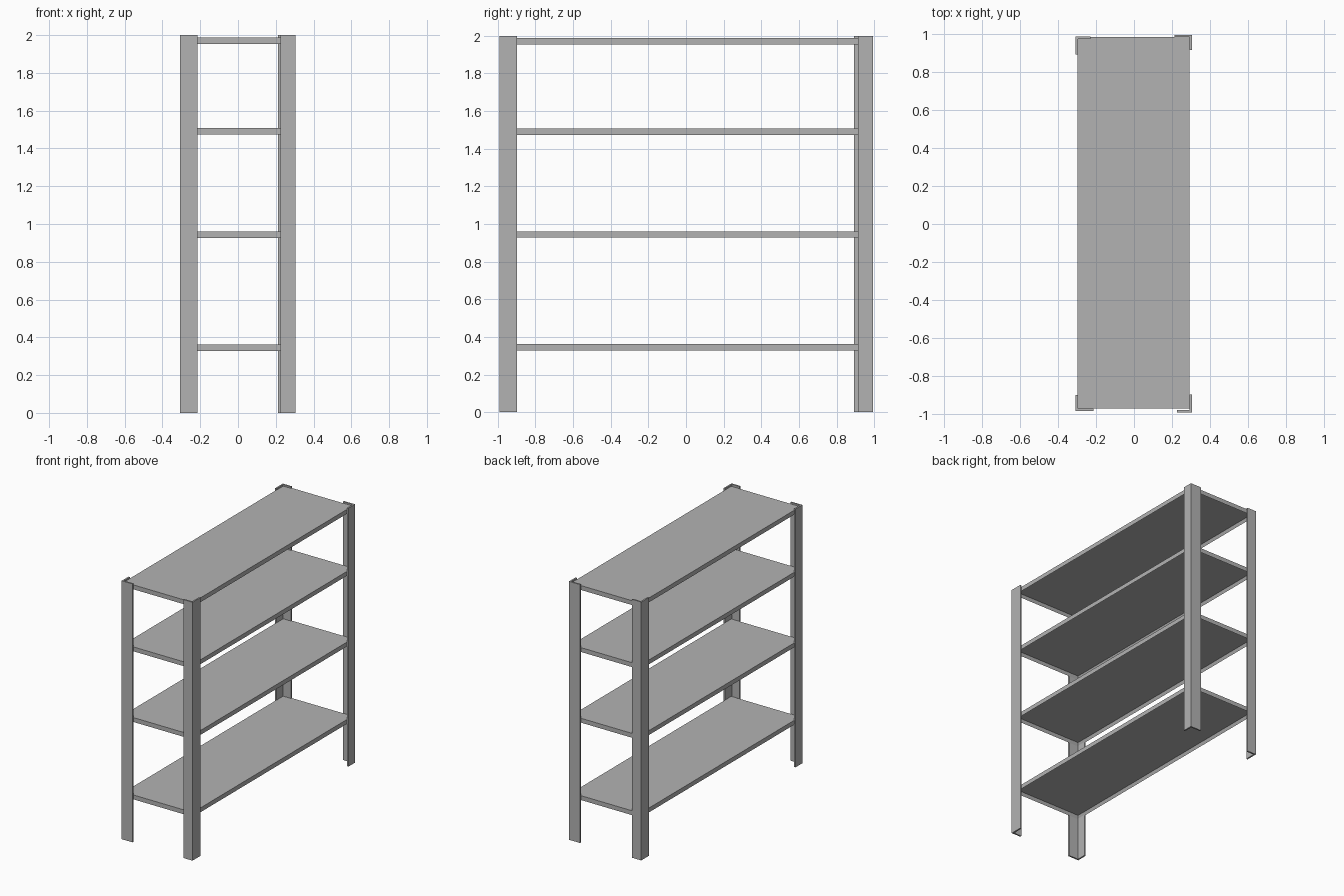
import bpy, bmesh

if "Cube" in bpy.data.objects:
    bpy.data.objects.remove(bpy.data.objects["Cube"])

LEG_T = 0.012      # angle-iron thickness
LIP_T = 0.014      # shelf lip thickness
SHEET_T = 0.010    # shelf sheet thickness
X0, X1, Y0, Y1 = -0.297, 0.293, -0.972, 0.983   # shelf footprint

steel = bpy.data.materials.new("grey_steel")
steel.diffuse_color = (0.45, 0.45, 0.45, 1)
steel.use_nodes = True
steel.node_tree.nodes["Principled BSDF"].inputs["Base Color"].default_value = steel.diffuse_color


def make_object(name, bm):
    bmesh.ops.recalc_face_normals(bm, faces=bm.faces)
    mesh = bpy.data.meshes.new(name)
    bm.to_mesh(mesh)
    bm.free()
    mesh.materials.append(steel)
    obj = bpy.data.objects.new(name, mesh)
    bpy.context.collection.objects.link(obj)
    return obj


def prism(bm, outline, z0, z1):
    face = bm.faces.new([bm.verts.new((x, y, z0)) for x, y in outline])
    res = bmesh.ops.extrude_face_region(bm, geom=[face], use_keep_orig=True)
    verts = [g for g in res["geom"] if isinstance(g, bmesh.types.BMVert)]
    bmesh.ops.translate(bm, verts=verts, vec=(0, 0, z1 - z0))


def angle_leg(name, cx, cy, arm_x, arm_y):
    # L-shaped profile opening towards the centre of the rack
    sx, sy = (1 if cx < 0 else -1), (1 if cy < 0 else -1)
    pts = [(0, 0), (arm_x, 0), (arm_x, LEG_T), (LEG_T, LEG_T), (LEG_T, arm_y), (0, arm_y)]
    bm = bmesh.new()
    prism(bm, [(cx + sx * x, cy + sy * y) for x, y in pts], 0, 2)
    return make_object(name, bm)


def shelf(name, bottom, top):
    # Folded tray, open underneath: inset the bottom face and push it up
    bm = bmesh.new()
    prism(bm, [(X0, Y0), (X1, Y0), (X1, Y1), (X0, Y1)], bottom, top)
    bmesh.ops.recalc_face_normals(bm, faces=bm.faces)
    under = min(bm.faces, key=lambda f: f.calc_center_median().z)
    bmesh.ops.inset_region(bm, faces=[under], thickness=LIP_T)
    bmesh.ops.translate(bm, verts=under.verts, vec=(0, 0, top - bottom - SHEET_T))
    return make_object(name, bm)


# Four corner legs, long and short arms alternating around the rack
angle_leg("front_left_leg", -0.307, -0.984, 0.093, 0.083)
angle_leg("front_right_leg", 0.305, -0.992, 0.079, 0.095)
angle_leg("back_right_leg", 0.305, 0.995, 0.093, 0.080)
angle_leg("back_left_leg", -0.307, 0.986, 0.079, 0.093)

# Four shelves
for i, top in enumerate((0.362, 0.961, 1.508, 1.988)):
    shelf(f"shelf_{i + 1}", top - 0.034, top)
